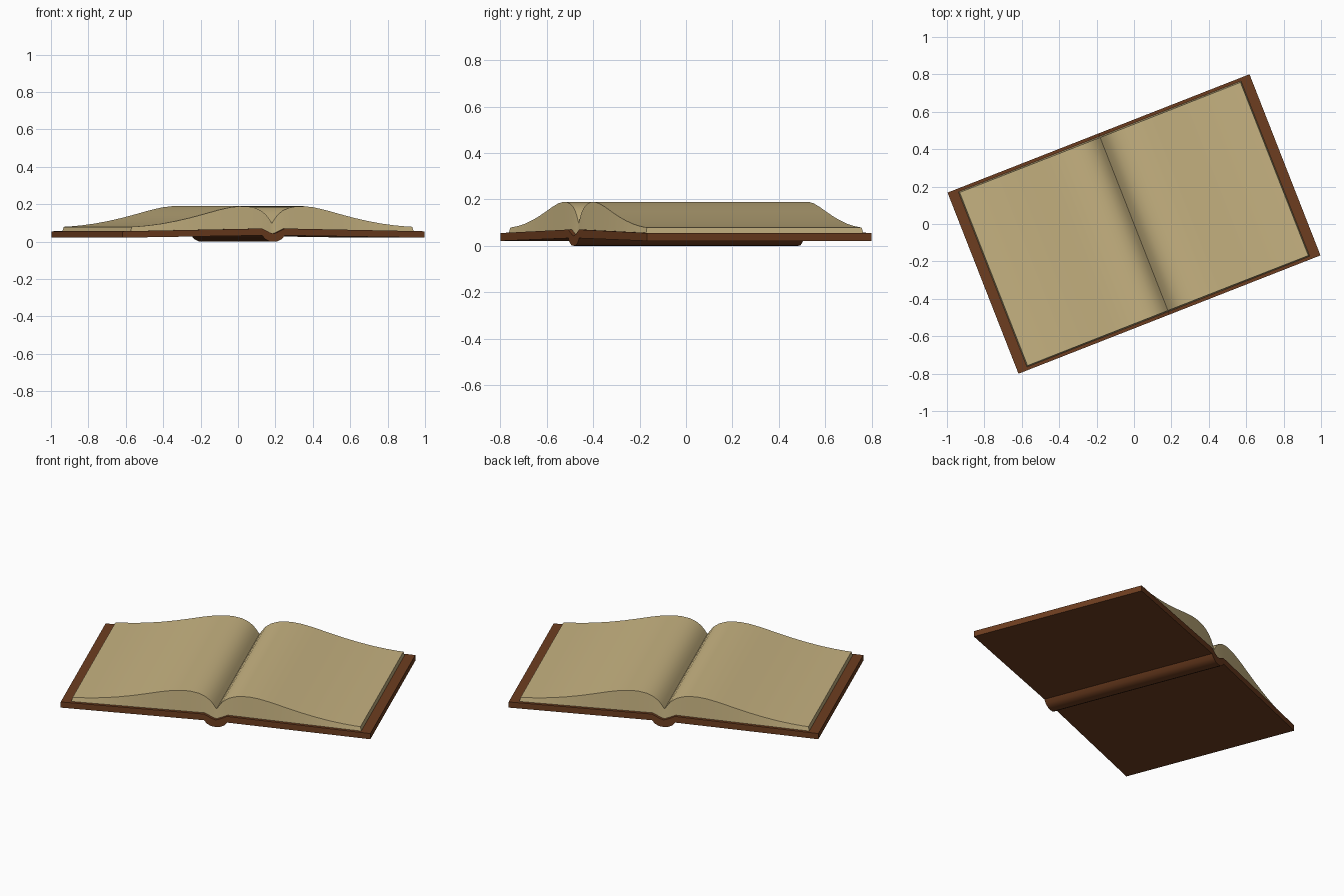
import bpy, bmesh, math

if "Cube" in bpy.data.objects:
    bpy.data.objects.remove(bpy.data.objects["Cube"])

ANGLE = math.radians(21.4)


def material(name, rgb):
    m = bpy.data.materials.new(name)
    m.diffuse_color = (*rgb, 1)
    m.use_nodes = True
    m.node_tree.nodes["Principled BSDF"].inputs["Base Color"].default_value = m.diffuse_color
    return m


def slab(name, half, len_bottom, len_top, flare, mat):
    """Symmetric slab; half lists (offset from spine, bottom z, top z)."""
    cols = [(-u, b, t) for u, b, t in reversed(half[1:])] + half
    bm = bmesh.new()
    rings = []
    for i, (u, b, t) in enumerate(cols):
        ub = u + (-flare if i == 0 else flare if i == len(cols) - 1 else 0)
        rings.append([bm.verts.new(p) for p in (
            (ub, -len_bottom, b), (u, -len_top, t),
            (u, len_top, t), (ub, len_bottom, b))])
    for r, s in zip(rings, rings[1:]):
        for k in range(4):
            n = (k + 1) % 4
            bm.faces.new((r[k], r[n], s[n], s[k]))
    bm.faces.new(rings[0])
    bm.faces.new(rings[-1])
    bmesh.ops.recalc_face_normals(bm, faces=bm.faces)
    me = bpy.data.meshes.new(name)
    bm.to_mesh(me)
    bm.free()
    me.materials.append(mat)
    ob = bpy.data.objects.new(name, me)
    ob.rotation_euler.z = ANGLE
    bpy.context.collection.objects.link(ob)
    bpy.context.view_layer.objects.active = ob
    ob.select_set(True)
    bpy.ops.object.shade_smooth_by_angle(angle=math.radians(25))
    ob.select_set(False)
    return ob


leather = material("leather", (0.155, 0.047, 0.014))
paper = material("paper", (0.57, 0.45, 0.22))

# Cover: two gently sloping boards joined by a rounded spine
slab("cover",
     [(0, 0, 0.042), (0.025, 0.002, 0.05), (0.048, 0.014, 0.062),
      (0.065, 0.033, 0.07), (0.867, 0.021, 0.055)],
     0.52, 0.52, 0, leather)

# Pages: curved tops falling into the gutter and out to the fore edge
tops = [(0, 0.097), (0.015, 0.12), (0.035, 0.145), (0.065, 0.167),
        (0.1, 0.181), (0.14, 0.188), (0.185, 0.189), (0.24, 0.183),
        (0.31, 0.168), (0.39, 0.147), (0.47, 0.127), (0.55, 0.11),
        (0.63, 0.096), (0.71, 0.086), (0.77, 0.081), (0.806, 0.079)]


def cover_top(u):
    if u < 0.065:
        return 0.042 + 0.028 * u / 0.065
    return 0.07 - 0.015 * (u - 0.065) / 0.802


slab("pages", [(u, cover_top(u) - 0.001, z) for u, z in tops],
     0.503, 0.497, 0.006, paper)
